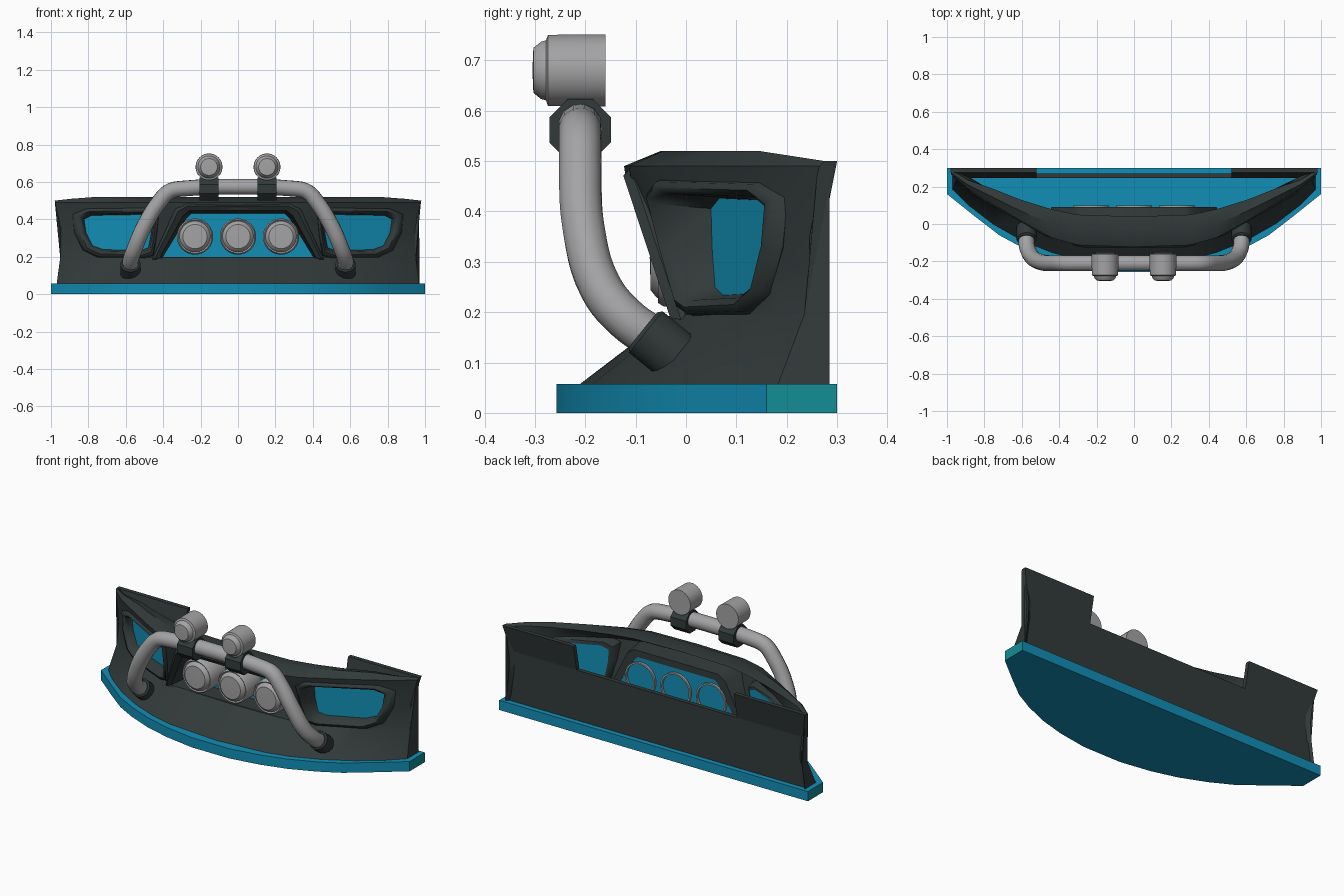
import bpy, bmesh, math
from mathutils import Vector

if "Cube" in bpy.data.objects:
    bpy.data.objects.remove(bpy.data.objects["Cube"])


def mat(name, rgb):
    m = bpy.data.materials.new(name)
    m.diffuse_color = (*rgb, 1)
    m.use_nodes = True
    m.node_tree.nodes["Principled BSDF"].inputs["Base Color"].default_value = m.diffuse_color
    return m


DARK = mat("dark_grey", (0.032, 0.042, 0.042))
BLUE = mat("blue", (0.006, 0.27, 0.46))
TEAL = mat("teal", (0.006, 0.27, 0.30))
GREY = mat("light_grey", (0.37, 0.37, 0.38))


def finish(ob, angle=35):
    bpy.ops.object.select_all(action='DESELECT')
    ob.select_set(True)
    bpy.context.view_layer.objects.active = ob
    bpy.ops.object.shade_smooth_by_angle(angle=math.radians(angle))
    return ob


def make(name, verts, faces, *mats, angle=35):
    me = bpy.data.meshes.new(name)
    me.from_pydata([tuple(v) for v in verts], [], faces)
    bm = bmesh.new()
    bm.from_mesh(me)
    bmesh.ops.remove_doubles(bm, verts=bm.verts, dist=1e-6)
    bmesh.ops.recalc_face_normals(bm, faces=bm.faces)
    bm.to_mesh(me)
    bm.free()
    for m in mats:
        me.materials.append(m)
    ob = bpy.data.objects.new(name, me)
    bpy.context.collection.objects.link(ob)
    return finish(ob, angle)


def loft(name, loops, *mats, caps=True, ring=False, angle=35):
    """Join equal-length closed loops; cap the ends or close into a ring."""
    n, k = len(loops[0]), len(loops)
    verts = [v for lp in loops for v in lp]
    faces = []
    for i in range(k if ring else k - 1):
        a, b = i * n, (i + 1) % k * n
        faces += [(a + j, a + (j + 1) % n, b + (j + 1) % n, b + j) for j in range(n)]
    if caps and not ring:
        faces += [tuple(range(n)), tuple(range((k - 1) * n, k * n))]
    return make(name, verts, faces, *mats, angle=angle)


def lathe(name, prof, centre, material, axis=(0, 1, 0), seg=28, angle=35, caps=False):
    """Spin (radius, distance) profile around an axis."""
    q = Vector((0, 1, 0)).rotation_difference(Vector(axis))
    loops = [[q @ Vector((r * math.cos(t), d, r * math.sin(t))) + Vector(centre)
              for t in [2 * math.pi * (i + .5) / seg for i in range(seg)]] for r, d in prof]
    return loft(name, loops, material, caps=caps, angle=angle)


def interp(xs, ys, x):
    for i in range(len(xs) - 1):
        if x <= xs[i + 1]:
            t = (x - xs[i]) / (xs[i + 1] - xs[i])
            return ys[i] + t * (ys[i + 1] - ys[i])
    return ys[-1]


# Base plate with teal ends
half = [(0.12, -.257), (.3, -.228), (.45, -.187), (.6, -.125), (.72, -.06), (.85, .04), (1, .16), (1, .3)]
outline = half + [(-x, y) for x, y in reversed(half)]
plate = loft("base_plate", [[(x, y, z) for x, y in outline] for z in (0, .057)], BLUE, TEAL)
for p in plate.data.polygons:
    if abs(p.normal.x) > .95:
        p.material_index = 1

# Curved bumper shell, described by rows of depth over width
X = [0, .3, .44, .6, .75, .88, .97]
BOTTOM = [-.22, -.195, -.16, -.095, -.01, .09, .18]
MID = [-.03, -.025, -.01, .05, .12, .18, .235]
TOP = [-.12, -.11, -.07, .02, .11, .19, .26]
RIDGE = [-.05, -.045, 0, .07, .145, .21, .275]
BACK = [.04, .05, .08, .13, .19, .235, .29]


def end_x(z):
    return interp([.05, .2, .3, .4, .5], [.97, .95, .945, .957, .98], z)


def surf(x, z):
    x = abs(x)
    return interp([.2, .47], [interp(X, MID, x), interp(X, TOP, x)], min(max(z, .2), .47))


def section(i, s):
    x = X[i]
    last = i == len(X) - 1
    zr = .50 if last else .51 if i == 5 else .52
    t = lambda y: .285 if last else y
    prof = [(BOTTOM[i], .05), (MID[i], .195), (surf(x, .3), .3), (surf(x, .4), .4), (TOP[i], .47),
            (TOP[i] - .003 if not last else .265, .49), (RIDGE[i], zr), (BACK[i], zr - .012),
            (t(TOP[i] + .06), .45), (t(surf(x, .4) + .05), .4), (t(surf(x, .3) + .045), .3),
            (t(MID[i] + .04), .2), (t(BOTTOM[i] + .06), .05)]
    return [(s * x * end_x(z) / .97, y, z) for y, z in prof]


n = len(X)
shell = loft("bumper_shell", [section(i, -1) for i in range(n - 1, 0, -1)] +
             [section(i, 1) for i in range(n)], DARK)

# Opening outlines (x, z)
C_IN = [(-.40, .2), (.40, .2), (.275, .405), (.25, .43), (-.25, .43), (-.275, .405)]
C_OUT = [(-.46, .185), (.46, .185), (.335, .455), (.28, .485), (-.28, .485), (-.335, .455)]
S_IN = [(.46, .405), (.5, .425), (.78, .42), (.82, .40), (.81, .33), (.775, .26), (.72, .24),
        (.52, .235), (.48, .25), (.465, .33)]
S_OUT = [(.42, .44), (.47, .465), (.81, .46), (.885, .43), (.875, .33), (.83, .235), (.75, .195),
         (.5, .19), (.45, .205), (.43, .33)]


def mix(a, b, t):
    return [(p[0] + (q[0] - p[0]) * t, p[1] + (q[1] - p[1]) * t) for p, q in zip(a, b)]


def cut(outline):
    c = loft("cutter", [[(x, y, z) for x, z in outline] for y in (-.5, .6)])
    c.hide_render = True
    m = shell.modifiers.new("opening", 'BOOLEAN')
    m.operation, m.solver, m.object = 'DIFFERENCE', 'EXACT', c
    bpy.context.view_layer.objects.active = shell
    bpy.ops.object.modifier_apply(modifier=m.name)
    bpy.data.objects.remove(c)


cut(mix(C_IN, C_OUT, .4))
for s in (-1, 1):
    cut([(s * x, z) for x, z in mix(S_IN, S_OUT, .4)])
finish(shell)

# Centre grille surround and blue panel
front = lambda z: -.035 - (z - .2) * .33
loft("grille_surround", [[(x, front(z) + .02, z) for x, z in C_OUT],
                         [(x, front(z), z) for x, z in mix(C_IN, C_OUT, .75)],
                         [(x, front(z) + .01, z) for x, z in mix(C_IN, C_OUT, .3)],
                         [(x, .09, z) for x, z in C_IN],
                         [(x, .09, z) for x, z in mix(C_IN, C_OUT, .7)]], DARK, ring=True)
loft("grille_panel", [[(x, y, z) for x, z in mix(C_IN, C_OUT, .2)] for y in (.078, .086)], BLUE)

# Side opening rims and panels
deep = lambda x: .05 + (x - .46) * .4
for s in (-1, 1):
    lp = lambda o, f: [(s * x, f(x, z), z) for x, z in o]
    loft("side_rim", [lp(S_OUT, lambda x, z: surf(x, z) + .01),
                      lp(mix(S_IN, S_OUT, .85), lambda x, z: surf(x, z) - .012),
                      lp(mix(S_IN, S_OUT, .55), lambda x, z: surf(x, z) - .018),
                      lp(mix(S_IN, S_OUT, .25), lambda x, z: surf(x, z) - .002),
                      lp(S_IN, lambda x, z: deep(x) + .008),
                      lp(mix(S_IN, S_OUT, .5), lambda x, z: deep(x) + .008)],
         DARK, ring=True, angle=60)
    loft("side_panel", [lp(mix(S_IN, S_OUT, .15), lambda x, z, d=d: deep(x) + d)
                        for d in (0, .008)], BLUE)

# Back wall with notched top and flared horns
for name, xs, zs in (("back_wall", None, (.05, .2, .3, .35)),
                     ("back_horn", 1, (.35, .42, .5)), ("back_horn", -1, (.35, .42, .5))):
    loops = []
    for z in zs:
        e = end_x(z)
        a, b = (-e, e) if xs is None else (xs * .52, xs * e)
        y = interp([.05, .35, .5], [.27, .27, .3], z)
        loops.append([(a, y - .025, z), (b, y - .025, z), (b, y, z), (a, y, z)])
    loft(name, loops, DARK)

# Bull bar tube
side = [(.31, -.21, .563), (.37, -.21, .547), (.42, -.21, .495), (.5, -.203, .365),
        (.55, -.17, .25), (.572, -.12, .188), (.575, -.06, .145)]
path = [(-x, y, z) for x, y, z in reversed(side)] + side
cu = bpy.data.curves.new("bull_bar", 'CURVE')
cu.dimensions, cu.bevel_depth, cu.bevel_resolution = '3D', .043, 4
cu.resolution_u, cu.use_fill_caps = 5, True
sp = cu.splines.new('BEZIER')
sp.bezier_points.add(len(path) - 1)
for bp, co in zip(sp.bezier_points, path):
    bp.co = co
    bp.handle_left_type = bp.handle_right_type = 'AUTO'
cu.materials.append(GREY)
bar = bpy.data.objects.new("bull_bar", cu)
bpy.context.collection.objects.link(bar)
bpy.ops.object.select_all(action='DESELECT')
bar.select_set(True)
bpy.context.view_layer.objects.active = bar
bpy.ops.object.convert(target='MESH')
finish(bpy.context.view_layer.objects.active, 50)

# Bar sockets, clamps and roof-style lamps
for s in (-1, 1):
    lathe("bar_socket", [(.045, -.035), (.054, -.028), (.054, .05)], (s * .575, -.058, .143),
          DARK, (0, .78, -.63), 16, caps=True)
    lathe("lamp_clamp", [(.066, -.05), (.066, .05)], (s * .155, -.21, .562), DARK, (1, 0, 0), 8,
          angle=20, caps=True)
    lathe("top_lamp", [(0, -.305), (.045, -.303), (.057, -.288), (.06, -.278), (.071, -.274),
                       (.072, -.16), (0, -.16)], (s * .155, 0, .68), GREY)

# Three grille lamps, open at the back around the panel
for x in (-.23, 0, .23):
    lathe("grille_lamp", [(0, -.072), (.065, -.07), (.08, -.058), (.083, -.05), (.09, -.056),
                          (.097, -.045), (.097, .1), (.088, .1), (.088, .08)], (x, 0, .308), GREY)
